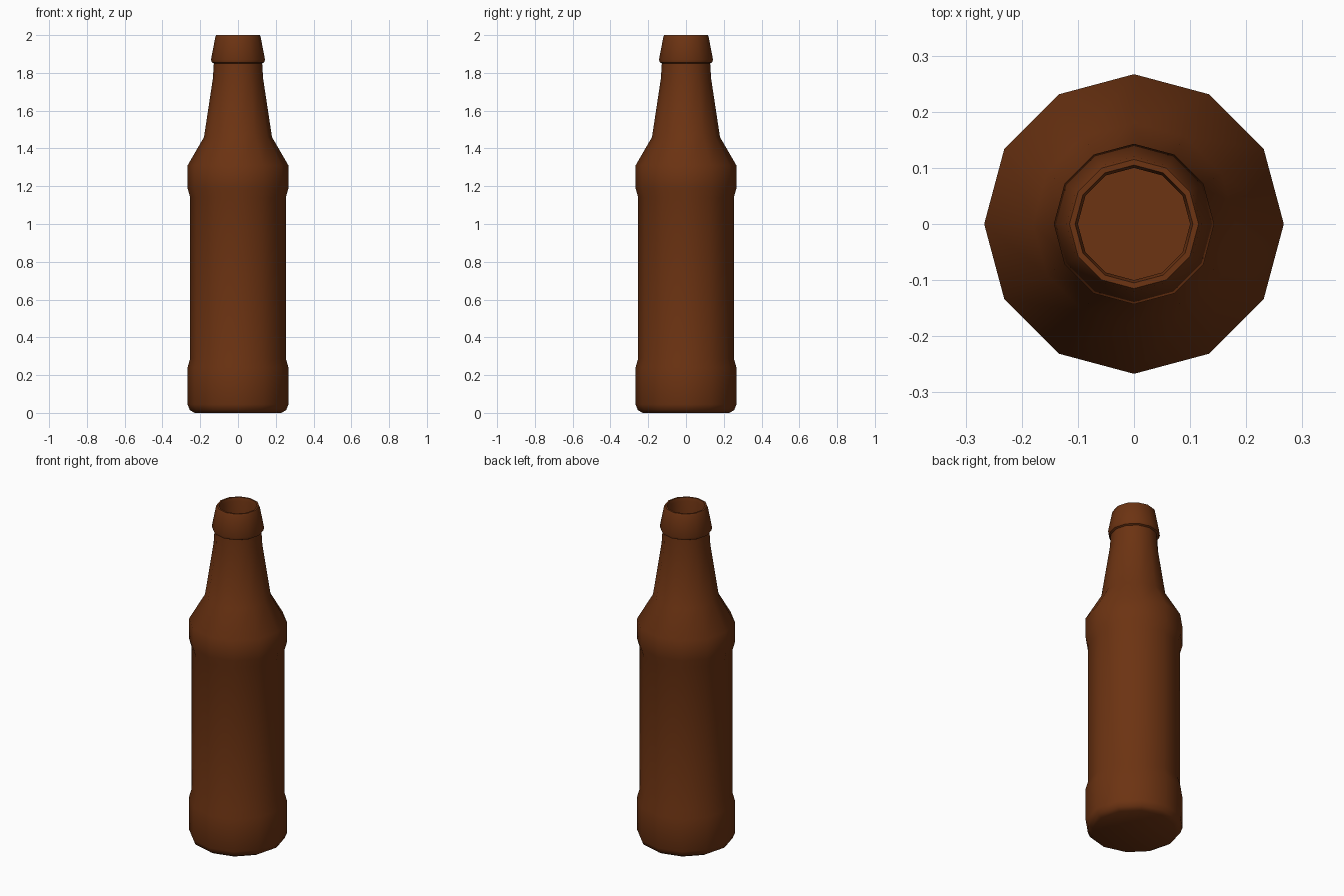
import bpy
import bmesh
import math

cube = bpy.data.objects.get("Cube")
if cube:
    bpy.data.objects.remove(cube, do_unlink=True)

SIDES = 12

# Brown glass
glass = bpy.data.materials.new("brown glass")
glass.use_nodes = True
colour = (0.15, 0.033, 0.006, 1)
glass.diffuse_color = colour
shader = glass.node_tree.nodes["Principled BSDF"]
shader.inputs["Base Color"].default_value = colour
shader.inputs["Roughness"].default_value = 0.6


def lathe(name, profile):
    """Spin (radius, height) points about z and cap both ends."""
    bm = bmesh.new()
    rings = []
    for r, z in profile:
        angles = [math.tau * i / SIDES for i in range(SIDES)]
        rings.append([bm.verts.new((r * math.cos(a), r * math.sin(a), z)) for a in angles])
    for low, high in zip(rings, rings[1:]):
        for i in range(SIDES):
            j = (i + 1) % SIDES
            bm.faces.new((low[i], low[j], high[j], high[i]))
    bm.faces.new(rings[0][::-1])
    bm.faces.new(rings[-1])
    mesh = bpy.data.meshes.new(name)
    bm.to_mesh(mesh)
    bm.free()
    mesh.materials.append(glass)
    obj = bpy.data.objects.new(name, mesh)
    bpy.context.collection.objects.link(obj)
    bpy.ops.object.select_all(action="DESELECT")
    obj.select_set(True)
    bpy.context.view_layer.objects.active = obj
    bpy.ops.object.shade_smooth_by_angle(angle=math.radians(42))
    return obj


# Outer wall from the base up, then over the rim and down inside the mouth
base = [(0.23, 0), (0.255, 0.015), (0.267, 0.045), (0.267, 0.24)]
label_recess = [(0.253, 0.29), (0.253, 1.14)]
shoulder = [(0.267, 1.19), (0.267, 1.31), (0.18, 1.46)]
neck = [(0.133, 1.77), (0.128, 1.85)]
lip = [(0.138, 1.855), (0.143, 1.87), (0.12, 1.99), (0.115, 2.0)]
mouth = [(0.105, 2.0), (0.1, 1.98), (0.1, 1.78)]
lathe("bottle", base + label_recess + shoulder + neck + lip + mouth)
